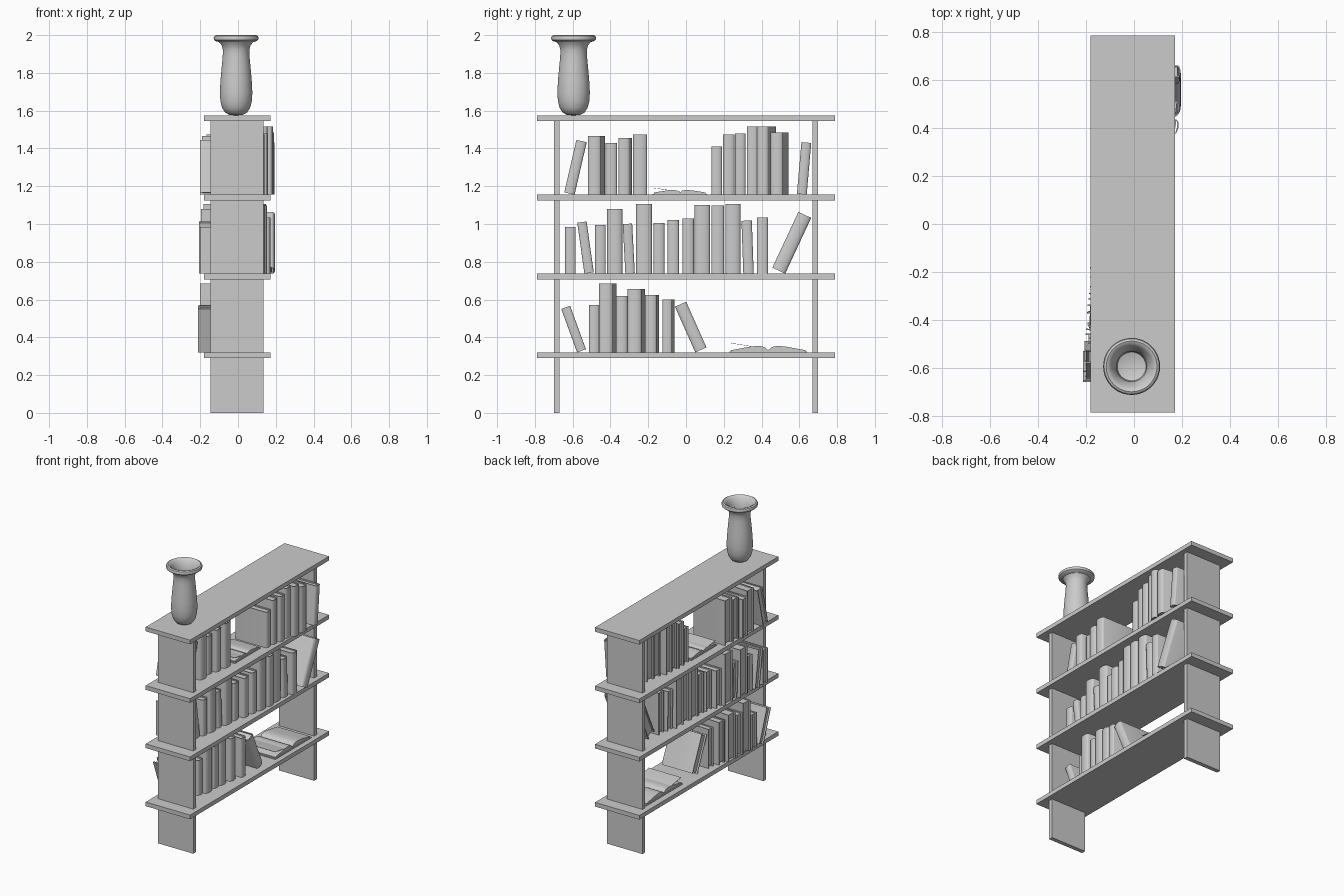
import bpy, bmesh, math, random
from mathutils import Matrix

random.seed(4)
old = bpy.data.objects.get("Cube")
if old:
    bpy.data.objects.remove(old, do_unlink=True)

GREY = (0.6, 0.6, 0.6, 1.0)
grey = bpy.data.materials.new("plain grey")
grey.use_nodes = True
grey.diffuse_color = GREY
grey.node_tree.nodes["Principled BSDF"].inputs["Base Color"].default_value = GREY


def finish(name, bm, smooth=False):
    """Turn a bmesh into a named, coloured object."""
    bmesh.ops.recalc_face_normals(bm, faces=bm.faces)
    mesh = bpy.data.meshes.new(name)
    bm.to_mesh(mesh)
    bm.free()
    mesh.materials.append(grey)
    obj = bpy.data.objects.new(name, mesh)
    bpy.context.collection.objects.link(obj)
    if smooth:
        bpy.ops.object.select_all(action='DESELECT')
        obj.select_set(True)
        bpy.context.view_layer.objects.active = obj
        bpy.ops.object.shade_smooth_by_angle(angle=math.radians(35))
    return obj


def add_box(bm, size, center):
    place = Matrix.Translation(center) @ Matrix.Diagonal((*size, 1))
    bmesh.ops.create_cube(bm, size=1, matrix=place)


def board(name, size, center):
    bm = bmesh.new()
    add_box(bm, size, center)
    return finish(name, bm)


def extrude_outline(bm, points, vector):
    """Extrude a closed outline into a solid."""
    face = bm.faces.new([bm.verts.new(p) for p in points])
    result = bmesh.ops.extrude_face_region(bm, geom=[face], use_keep_orig=True)
    moved = [v for v in result["geom"] if isinstance(v, bmesh.types.BMVert)]
    bmesh.ops.translate(bm, verts=moved, vec=vector)


# Rack: two upright panels and four overhanging shelves
for side, y in (("front", -0.685), ("back", 0.685)):
    board(side + "_panel", (0.28, 0.03, 1.55), (-0.005, y, 0.775))
SHELF_TOPS = {"bottom": 0.32, "lower": 0.737, "upper": 1.155, "top": 1.575}
for level, top in SHELF_TOPS.items():
    board(level + "_shelf", (0.352, 1.575, 0.03), (-0.005, 0, top - 0.015))


def book(name, base, y, thick, high, tilt=0, yaw=0):
    """Hardback with a rounded spine toward +x and a recessed page block."""
    deep = 0.2 + 0.2 * high
    wall = 0.006
    half, back, bulge = thick / 2, deep / 2, thick * 0.22

    def shell(inset):
        arc = []
        for i in range(9):
            a = math.pi * (i / 8 - 0.5)
            arc.append((back - bulge + (bulge - inset) * math.cos(a),
                        (half - inset) * math.sin(a)))
        return [(-back, inset - half)] + arc + [(-back, half - inset)]

    bm = bmesh.new()
    outline = shell(0) + shell(wall)[::-1]
    extrude_outline(bm, [(px, py, -high / 2) for px, py in outline], (0, 0, high))
    add_box(bm, (deep - bulge - 0.012, thick - 2 * wall, high - 0.016),
            (0.006 - bulge / 2, 0, 0))
    obj = finish(name, bm, True)
    a = math.radians(tilt)
    x = -0.01 + 0.12 * y + random.uniform(-0.012, 0.012)
    z = base + high / 2 * math.cos(a) + half * abs(math.sin(a))
    obj.matrix_world = (Matrix.Translation((x, y, z)) @ Matrix.Rotation(-a, 4, 'X')
                        @ Matrix.Rotation(math.radians(yaw), 4, 'Z'))


# Books per shelf: middle y, thickness, height, lean, turn
ROWS = {
    "bottom": [
        (-0.595, 0.05, 0.245, -20), (-0.485, 0.056, 0.25), (-0.415, 0.075, 0.365, 0, -4),
        (-0.34, 0.06, 0.3), (-0.265, 0.075, 0.335, 0, -4), (-0.18, 0.06, 0.305, 0, -3),
        (-0.093, 0.052, 0.28, 0, -3), (0.025, 0.065, 0.265, -24)],
    "lower": [
        (-0.612, 0.055, 0.248), (-0.532, 0.05, 0.272, -8), (-0.453, 0.056, 0.258),
        (-0.377, 0.08, 0.343), (-0.303, 0.05, 0.263, -3), (-0.222, 0.085, 0.368),
        (-0.143, 0.058, 0.268), (-0.067, 0.06, 0.283), (0.012, 0.06, 0.293),
        (0.087, 0.082, 0.363), (0.168, 0.068, 0.36), (0.248, 0.08, 0.368),
        (0.326, 0.055, 0.28, -2), (0.405, 0.06, 0.298), (0.56, 0.075, 0.326, 25)],
    "upper": [
        (-0.585, 0.056, 0.285, 13), (-0.475, 0.07, 0.31, 0, -5), (-0.395, 0.06, 0.275),
        (-0.322, 0.06, 0.3, 0, -3), (-0.243, 0.075, 0.32), (0.163, 0.056, 0.255),
        (0.227, 0.06, 0.318), (0.287, 0.054, 0.325), (0.353, 0.062, 0.36),
        (0.425, 0.06, 0.36, 0, -9), (0.495, 0.065, 0.33, 0, -7), (0.625, 0.052, 0.275, 5)],
}
for level, row in ROWS.items():
    for number, values in enumerate(row, 1):
        book(f"{level}_book_{number}", SHELF_TOPS[level], *values)


def open_book(name, base, y, x, width, deep, rise):
    """Open book: thin cover, two arched page blocks and one lifted leaf."""
    bm = bmesh.new()
    add_box(bm, (deep, width, 0.005), (x, y, base + 0.0025))
    half = width / 2 - 0.008
    left = x - deep / 2 + 0.006
    run = (deep - 0.012, 0, 0)
    for side in (-1, 1):
        points = [(left, y, base + 0.005)]
        for i in range(11):
            t = i / 10
            z = base + 0.012 + rise * math.sin(math.pi * t ** 0.6) * (1 - 0.3 * t)
            points.append((left, y + side * half * t, z))
        points.append((left, y + side * half, base + 0.005))
        extrude_outline(bm, points, run)
    upper, lower = [], []
    for i in range(9):
        t = i / 8
        z = base + 0.014 + rise * (0.9 * math.sin(math.pi * t * 0.5) + 0.5 * t * t)
        upper.append((left, y - half * t, z + 0.002))
        lower.append((left, y - half * t, z))
    extrude_outline(bm, upper + lower[::-1], run)
    finish(name, bm, True)


open_book("bottom_open_book", SHELF_TOPS["bottom"], 0.435, 0.0, 0.41, 0.27, 0.024)
open_book("upper_open_book", SHELF_TOPS["upper"], -0.033, -0.01, 0.29, 0.22, 0.014)

# Vase: hollow lathe with a rolled rim, radius and height pairs
PROFILE = [
    (0, 0), (0.035, 0.002), (0.058, 0.015), (0.074, 0.04), (0.083, 0.075),
    (0.086, 0.12), (0.083, 0.18), (0.077, 0.25), (0.071, 0.31), (0.07, 0.345),
    (0.076, 0.37), (0.09, 0.388), (0.108, 0.393), (0.117, 0.4), (0.119, 0.41),
    (0.115, 0.42), (0.106, 0.425), (0.096, 0.421), (0.087, 0.41), (0.072, 0.385),
    (0.063, 0.345), (0.066, 0.28), (0.075, 0.18), (0.077, 0.1), (0.06, 0.035), (0, 0.015)]
bm = bmesh.new()
ring = [bm.verts.new((r, 0, z)) for r, z in PROFILE]
edges = [bm.edges.new(pair) for pair in zip(ring, ring[1:])]
bmesh.ops.spin(bm, geom=ring + edges, axis=(0, 0, 1), cent=(0, 0, 0),
               angle=math.tau, steps=40, use_merge=True)
bmesh.ops.remove_doubles(bm, verts=bm.verts, dist=0.0001)
vase = finish("vase", bm, True)
vase.location = (-0.01, -0.595, SHELF_TOPS["top"])
